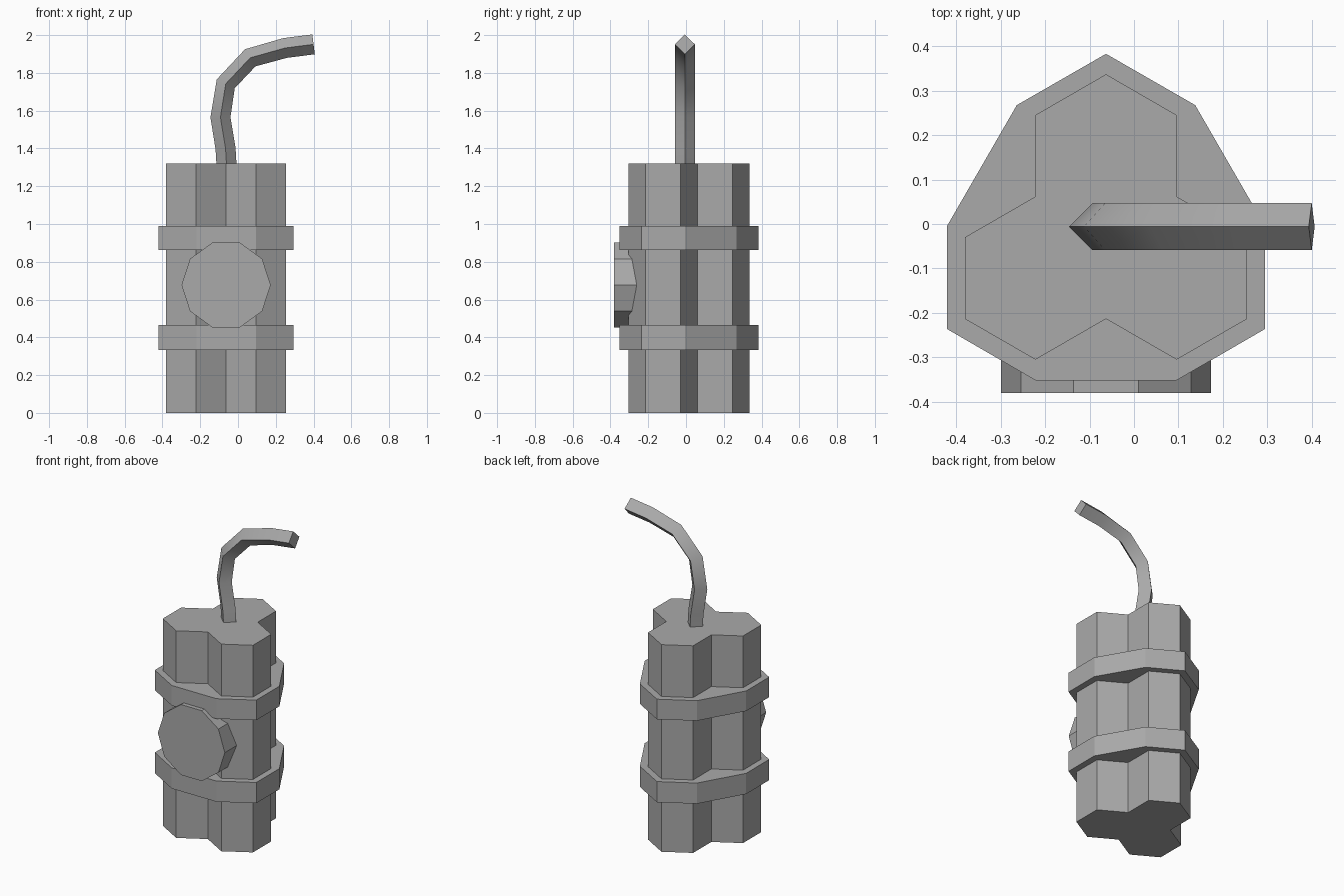
import bpy
import bmesh
from math import sin, cos, radians, sqrt
from mathutils import Vector

cube = bpy.data.objects.get("Cube")
if cube:
    bpy.data.objects.remove(cube)

grey = bpy.data.materials.new("plain_grey")
grey.use_nodes = True
colour = (0.4, 0.4, 0.4, 1)
grey.diffuse_color = colour
grey.node_tree.nodes["Principled BSDF"].inputs["Base Color"].default_value = colour

CX, CY = -0.063, -0.03   # axis of the bundle
R = 0.1835               # corner radius of one hexagonal stick


def polar(radius, degrees):
    return radius * cos(radians(degrees)), radius * sin(radians(degrees))


def loft(name, rings):
    """Skin a list of matching point rings and cap both ends."""
    bm = bmesh.new()
    loops = [[bm.verts.new(p) for p in ring] for ring in rings]
    for a, b in zip(loops, loops[1:]):
        for i in range(len(a)):
            j = (i + 1) % len(a)
            bm.faces.new((a[i], a[j], b[j], b[i]))
    bm.faces.new(loops[0][::-1])
    bm.faces.new(loops[-1])
    bmesh.ops.recalc_face_normals(bm, faces=bm.faces)
    mesh = bpy.data.meshes.new(name)
    bm.to_mesh(mesh)
    bm.free()
    mesh.materials.append(grey)
    obj = bpy.data.objects.new(name, mesh)
    bpy.context.collection.objects.link(obj)
    return obj


def upright(name, outline, z0, z1):
    return loft(name, [[(CX + x, CY + y, z) for x, y in outline] for z in (z0, z1)])


# Bundle: outline of three hexagonal sticks touching along one shared edge
radii = (2 * R, sqrt(3) * R, R, sqrt(3) * R)
bundle = [polar(radii[k % 4], 90 + 30 * k) for k in range(12)]
upright("stick_bundle", bundle, 0, 1.32)

# Straps: wrapped tightly round the three sticks
strap = []
for corner in (90, 210, 330):
    strap += [polar(0.359, corner - 34), polar(0.413, corner), polar(0.359, corner + 34)]
upright("lower_strap", strap, 0.333, 0.465)
upright("upper_strap", strap, 0.862, 0.99)

# Dial: ten-sided disc on the front
dial = [polar(0.236, 36 * k) for k in range(10)]
loft("front_dial", [[(CX + x, y, 0.677 + z) for x, z in dial] for y in (-0.38, -0.22)])

# Fuse: square section set on edge, swept along a bent path
path = [Vector((x, -0.006, z)) for x, z in (
    (-0.06, 1.3), (-0.066, 1.4), (-0.093, 1.565), (-0.065, 1.742),
    (0.065, 1.88), (0.25, 1.932), (0.4, 1.951))]
half = 0.053
across = Vector((0, half, 0))
rings = []
for i, p in enumerate(path):
    before = (p - path[max(i - 1, 0)]).normalized()
    after = (path[min(i + 1, len(path) - 1)] - p).normalized()
    along = (before + after).normalized()
    side = Vector((-along.z, 0, along.x)) * half
    rings.append([p + side, p + across, p - side, p - across])
fuse = loft("fuse", rings)
bpy.ops.object.select_all(action='DESELECT')
fuse.select_set(True)
bpy.context.view_layer.objects.active = fuse
bpy.ops.object.shade_smooth_by_angle(angle=radians(40))
